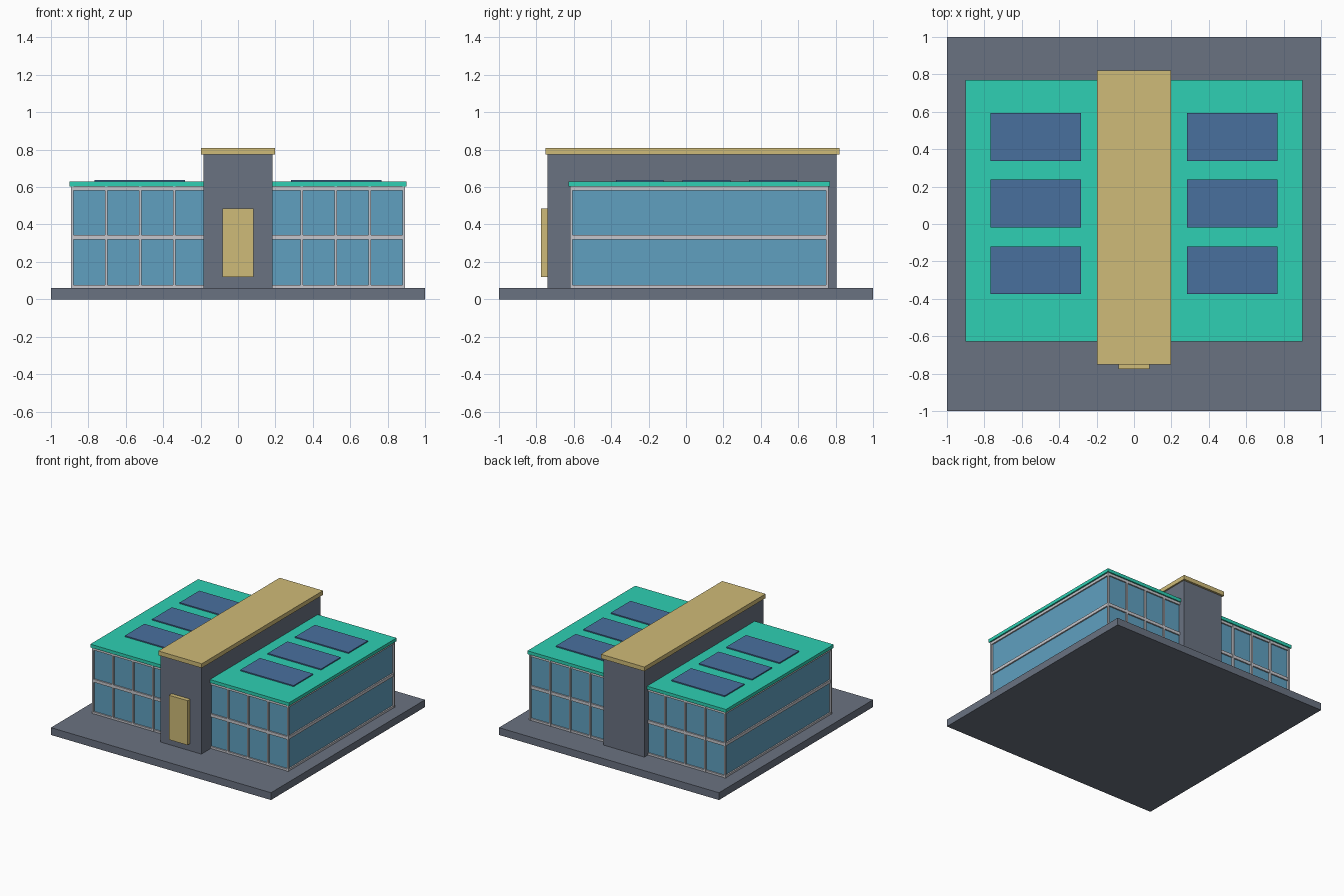
import bpy, bmesh

if "Cube" in bpy.data.objects:
    bpy.data.objects.remove(bpy.data.objects["Cube"])


def srgb(*rgb):
    lin = [(c / 255 / 12.92) if c <= 10 else ((c / 255 + 0.055) / 1.055) ** 2.4 for c in rgb]
    return (*lin, 1.0)


def material(name, *rgb):
    m = bpy.data.materials.new(name)
    m.diffuse_color = srgb(*rgb)
    m.use_nodes = True
    m.node_tree.nodes["Principled BSDF"].inputs["Base Color"].default_value = m.diffuse_color
    return m


SLATE = material("slate grey", 106, 114, 129)
TEAL = material("roof teal", 46, 208, 179)
GOLD = material("gold", 207, 187, 120)
SOLAR = material("solar blue", 73, 112, 158)
GLASS = material("window glass", 96, 160, 192)
FRAME = material("frame grey", 198, 198, 204)


def boxes(name, mat, *spans):
    """One object from axis-aligned boxes given as (x0, x1, y0, y1, z0, z1)."""
    bm = bmesh.new()
    for x0, x1, y0, y1, z0, z1 in spans:
        verts = bmesh.ops.create_cube(bm, size=1)["verts"]
        for v in verts:
            v.co = (x1 if v.co.x > 0 else x0,
                    y1 if v.co.y > 0 else y0,
                    z1 if v.co.z > 0 else z0)
    mesh = bpy.data.meshes.new(name)
    bm.to_mesh(mesh)
    bm.free()
    mesh.materials.append(mat)
    obj = bpy.data.objects.new(name, mesh)
    bpy.context.collection.objects.link(obj)
    return obj


def mirrored(side, x0, x1, *rest):
    """Box on the right (side 1) or reflected to the left (side -1)."""
    a, b = sorted((side * x0, side * x1))
    return (a, b, *rest)


# Ground slab, central spine block, its cap and the entrance door
boxes("ground_slab", SLATE, (-1, 1, -1, 1, 0, 0.06))
boxes("central_block", SLATE, (-0.185, 0.185, -0.74, 0.805, 0.06, 0.775))
boxes("central_cap", GOLD, (-0.197, 0.197, -0.752, 0.822, 0.775, 0.81))
boxes("entrance_door", GOLD, (-0.084, 0.084, -0.775, -0.74, 0.12, 0.485))

# Wing limits: outer frame plane and recessed glass plane
X_IN, X_OUT = 0.185, 0.893
Y_FRONT, Y_BACK = -0.621, 0.762
Z_LOW, Z_HIGH = 0.06, 0.605
RECESS, POST = 0.014, 0.014
RAILS = ((0.06, 0.076), (0.319, 0.344), (0.582, 0.603))

for side, label in ((-1, "left"), (1, "right")):
    # Glazed volume of the wing
    boxes(f"{label}_glass", GLASS,
          mirrored(side, X_IN, X_OUT - RECESS, Y_FRONT + RECESS, Y_BACK - RECESS, Z_LOW, Z_HIGH))

    # Vertical posts on front and back, including the corners
    posts = []
    for i in range(4):
        x1 = X_OUT - i * 0.182
        for y0 in (Y_FRONT, Y_BACK - POST):
            posts.append(mirrored(side, x1 - POST, x1, y0, y0 + POST, Z_LOW, Z_HIGH))
    boxes(f"{label}_posts", FRAME, *posts)

    # Horizontal rails on the front, back and outer side
    rails, inset = [], 0.003
    for z0, z1 in RAILS:
        rails.append(mirrored(side, X_IN, X_OUT - inset, Y_FRONT + inset, Y_FRONT + RECESS + 0.004, z0, z1))
        rails.append(mirrored(side, X_IN, X_OUT - inset, Y_BACK - RECESS - 0.004, Y_BACK - inset, z0, z1))
        rails.append(mirrored(side, X_OUT - RECESS - 0.004, X_OUT - inset,
                              Y_FRONT + inset, Y_BACK - inset, z0, z1))
    boxes(f"{label}_rails", FRAME, *rails)

    # Flat roof
    boxes(f"{label}_roof", TEAL, mirrored(side, X_IN, 0.902, -0.628, 0.77, 0.603, 0.63))

    # Row of three solar panels
    boxes(f"{label}_solar_panels", SOLAR,
          *[mirrored(side, 0.283, 0.767, y, y + 0.255, 0.629, 0.639) for y in (-0.374, -0.018, 0.338)])
